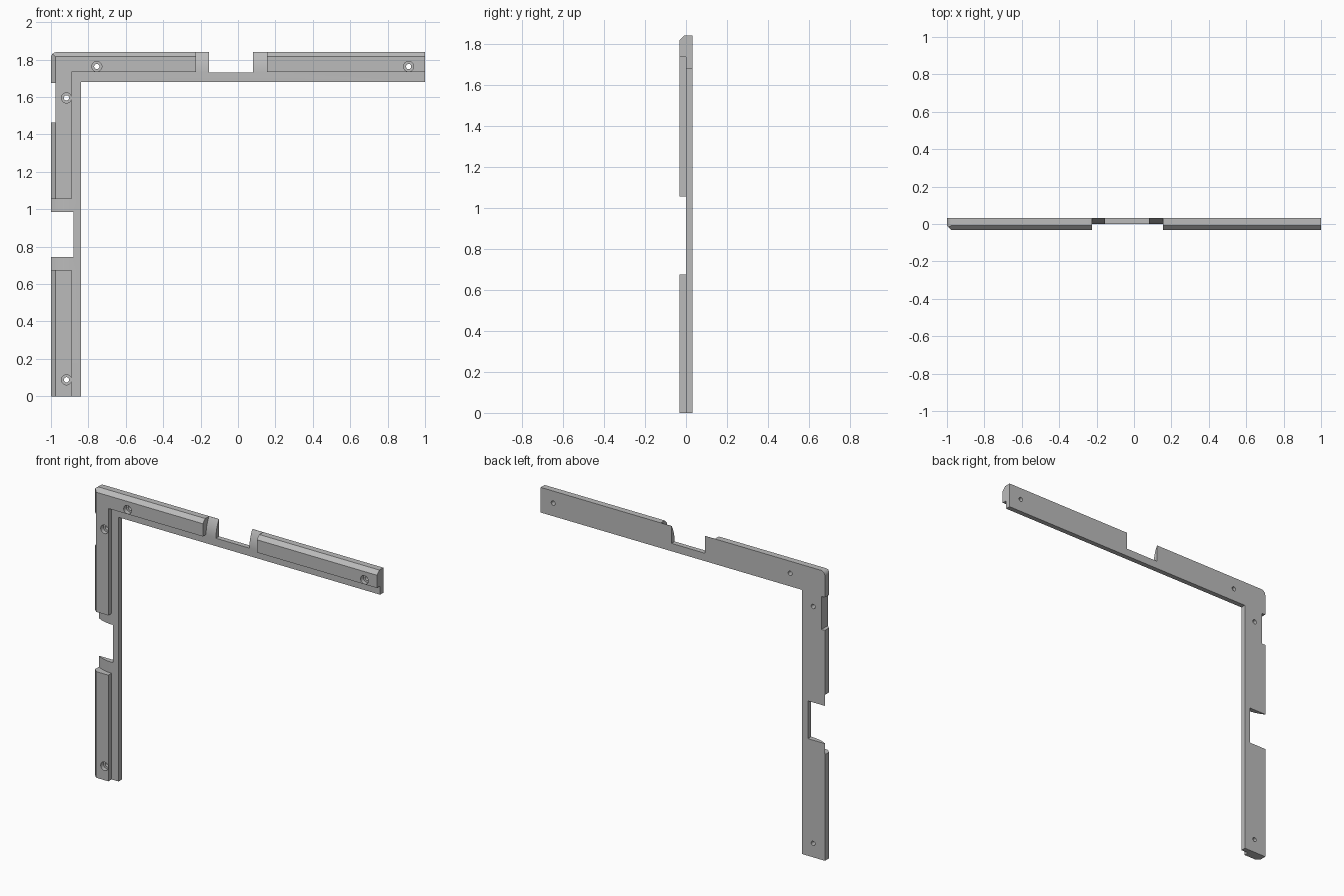
import bpy, bmesh, math
from mathutils import Vector

if "Cube" in bpy.data.objects:
    bpy.data.objects.remove(bpy.data.objects["Cube"])

TOP, HALF, CHAMFER = 1.84, 0.032, 0.024
OUT = 0.1   # overshoot of cutters

grey = bpy.data.materials.new("mid grey")
grey.use_nodes = True
colour = (0.5, 0.5, 0.5, 1)
grey.diffuse_color = colour
grey.node_tree.nodes["Principled BSDF"].inputs["Base Color"].default_value = colour


def prism(name, points, direction):
    """Extrude a flat outline of 3D points along a vector."""
    bm = bmesh.new()
    face = bm.faces.new([bm.verts.new(p) for p in points])
    made = bmesh.ops.extrude_face_region(bm, geom=[face])["geom"]
    moved = [v for v in made if isinstance(v, bmesh.types.BMVert)]
    bmesh.ops.translate(bm, verts=moved, vec=Vector(direction))
    bmesh.ops.recalc_face_normals(bm, faces=bm.faces)
    mesh = bpy.data.meshes.new(name)
    bm.to_mesh(mesh)
    bm.free()
    mesh.materials.append(grey)
    obj = bpy.data.objects.new(name, mesh)
    bpy.context.collection.objects.link(obj)
    return obj


def front_prism(name, outline, y0, y1):
    return prism(name, [(x, y0, z) for x, z in outline], (0, y1 - y0, 0))


def along_top(profile, lo, hi):
    """Profile of (inset from outer edge, y), run along the top rail."""
    return prism("cutter", [(lo, y, TOP - d) for d, y in profile], (hi - lo, 0, 0))


def along_side(profile, lo, hi):
    """The same profile, run along the upright."""
    return prism("cutter", [(d - 1, y, lo) for d, y in profile], (0, 0, hi - lo))


def box(x0, x1, y0, y1, z0, z1):
    return front_prism("cutter", [(x0, z0), (x1, z0), (x1, z1), (x0, z1)], y0, y1)


def disc(x, z, radius, y0, y1):
    ring = [(x + radius * math.cos(math.tau * i / 32),
             z + radius * math.sin(math.tau * i / 32)) for i in range(32)]
    return front_prism("cutter", ring, y0, y1)


def cut(cutter):
    mod = frame.modifiers.new("cut", "BOOLEAN")
    mod.operation = "DIFFERENCE"
    mod.solver = "EXACT"
    mod.object = cutter
    cutter.hide_render = True
    bpy.context.view_layer.objects.active = frame
    bpy.ops.object.modifier_apply(modifier=mod.name)
    bpy.data.objects.remove(cutter)


# L-shaped frame with a rounded outer corner
r = 0.03
corner = [(-1 + r - r * math.cos(a), TOP - r + r * math.sin(a))
          for a in [math.pi / 2 * i / 6 for i in range(7)]]
frame = front_prism("corner_frame",
                    [(-1, 0)] + corner + [(1, TOP), (1, 1.68), (-0.84, 1.68), (-0.84, 0)],
                    -HALF, HALF)

# Front step along the inner edges
cut(box(-0.89, 1 + OUT, -OUT, 0, -OUT, 1.735))

# Chamfer along both outer front edges
wedge = [(-OUT, -HALF + CHAMFER + OUT), (CHAMFER + OUT, -HALF - OUT), (-OUT, -HALF - OUT)]
cut(along_top(wedge, -1 - OUT, 1 + OUT))
cut(along_side(wedge, -OUT, TOP + OUT))

# Gaps in the raised ridge, with the plate rounded away to a thin outer edge
depth, thick = 0.11, 0.03
radius = (depth ** 2 + thick ** 2) / (2 * thick)
sweep = math.asin(depth / radius)
arc = [(depth - radius * math.sin(t), radius - radius * math.cos(t))
       for t in [sweep * i / 12 for i in range(13)]]
gap = [(0.14, -OUT), (0.14, 0)] + arc + [(-OUT, thick), (-OUT, -OUT)]
cut(along_top(gap, -0.225, 0.155))
cut(along_side(gap, 0.675, 1.055))

# Square notches right through the plate
cut(box(-0.155, 0.08, -OUT, OUT, 1.73, TOP + OUT))
cut(box(-1 - OUT, -0.88, -OUT, OUT, 0.745, 0.985))

# Shallow side recess below the corner
cut(box(-1 - OUT, -0.976, -OUT, OUT, 1.465, 1.675))

# Counterbored screw holes
for x, z in [(-0.755, 1.763), (0.912, 1.763), (-0.917, 1.595), (-0.917, 0.088)]:
    cut(disc(x, z, 0.027, -OUT, -0.005))
    cut(disc(x, z, 0.014, -OUT, OUT))

# Smooth the curved parts, keep the edges sharp
bpy.ops.object.select_all(action="DESELECT")
frame.select_set(True)
bpy.context.view_layer.objects.active = frame
bpy.ops.object.shade_smooth_by_angle(angle=math.radians(20))
